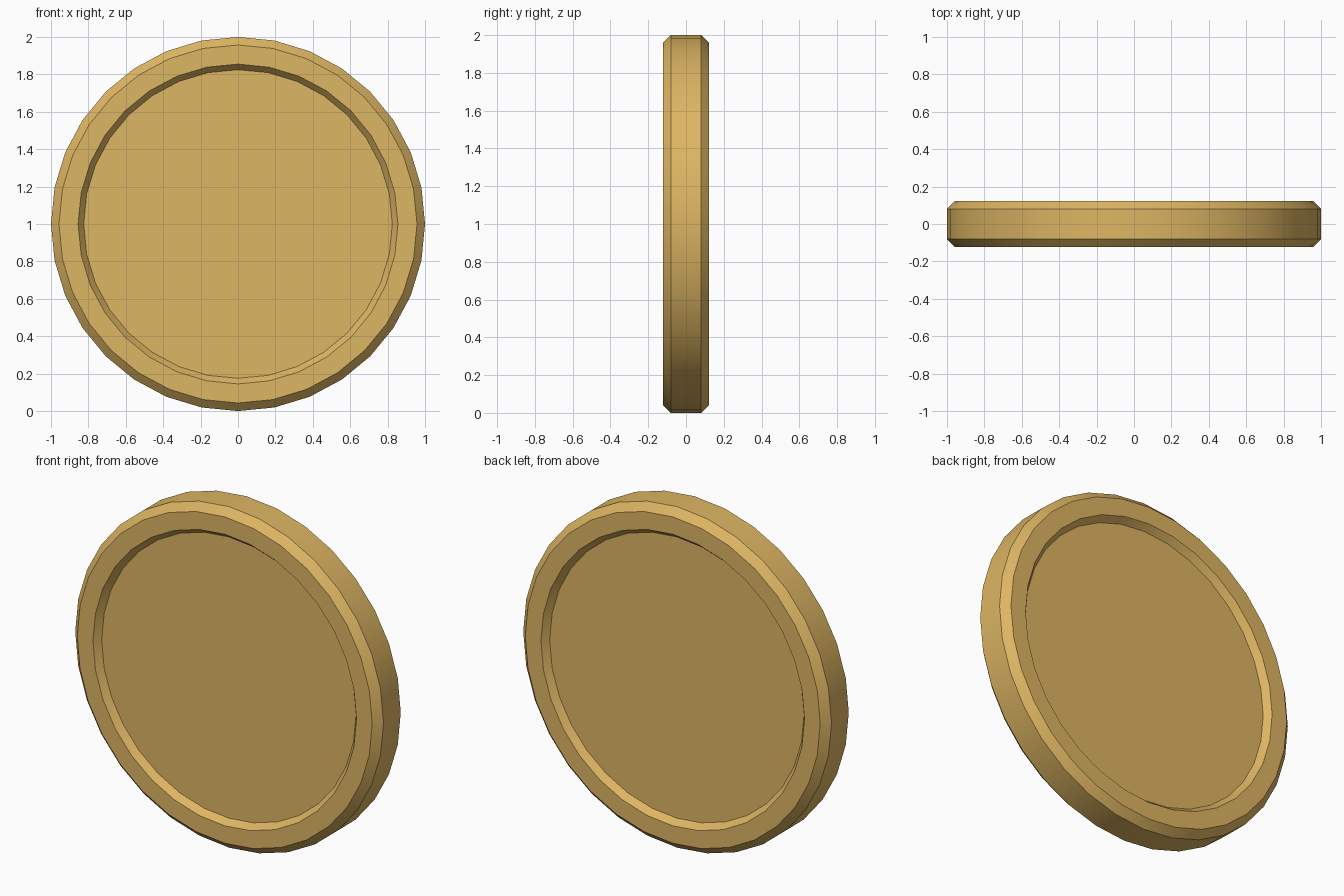
import bpy, bmesh, math

if "Cube" in bpy.data.objects:
    bpy.data.objects.remove(bpy.data.objects["Cube"])

SIDES = 32

# Half profile (radius, distance from the middle plane), mirrored for the other face
half = [(0.825, 0.085), (0.855, 0.123), (0.957, 0.123), (1.0, 0.08)]
profile = [(r, -d) for r, d in half] + [(r, d) for r, d in reversed(half)]

gold = bpy.data.materials.new("gold")
gold.diffuse_color = (0.73, 0.465, 0.125, 1)
gold.use_nodes = True
gold.node_tree.nodes["Principled BSDF"].inputs["Base Color"].default_value = gold.diffuse_color

# Disc turned about the y axis, with chamfered rim and recessed faces
bm = bmesh.new()
rings = []
for r, y in profile:
    ring = []
    for i in range(SIDES):
        a = 2 * math.pi * i / SIDES
        ring.append(bm.verts.new((r * math.cos(a), y, 1 + r * math.sin(a))))
    rings.append(ring)
for a, b in zip(rings, rings[1:]):
    for i in range(SIDES):
        j = (i + 1) % SIDES
        bm.faces.new((a[i], a[j], b[j], b[i]))

# Recessed flat faces, front and back
bm.faces.new(rings[0])
bm.faces.new(rings[-1])
bmesh.ops.recalc_face_normals(bm, faces=bm.faces[:])

mesh = bpy.data.meshes.new("coin")
bm.to_mesh(mesh)
bm.free()
mesh.materials.append(gold)
coin = bpy.data.objects.new("coin", mesh)
bpy.context.collection.objects.link(coin)

# Smooth around the rim, crisp at the chamfers
bpy.context.view_layer.objects.active = coin
coin.select_set(True)
bpy.ops.object.shade_smooth_by_angle(angle=math.radians(30))
